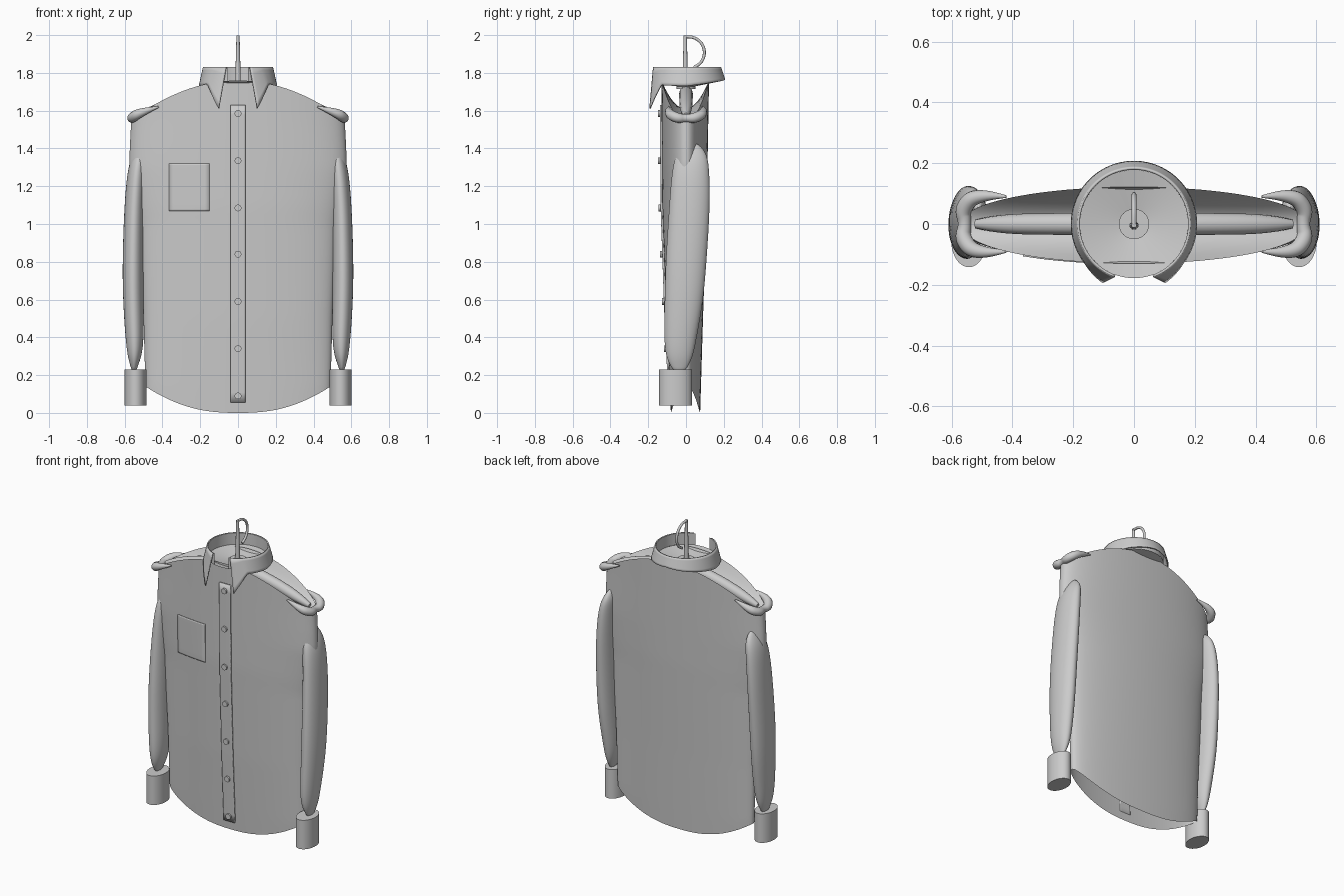
import bpy, bmesh
from math import sin, cos, pi, radians

if "Cube" in bpy.data.objects:
    bpy.data.objects.remove(bpy.data.objects["Cube"])


def lerp(table, v):
    """Piecewise-linear lookup with smoothstep-free ends."""
    if v <= table[0][0]:
        return table[0][1]
    for (a, p), (b, q) in zip(table, table[1:]):
        if v <= b:
            return p + (q - p) * (v - a) / (b - a)
    return table[-1][1]


def finish(bm, name, angle=40):
    bmesh.ops.remove_doubles(bm, verts=bm.verts, dist=1e-5)
    bmesh.ops.recalc_face_normals(bm, faces=bm.faces)
    me = bpy.data.meshes.new(name)
    bm.to_mesh(me)
    bm.free()
    ob = bpy.data.objects.new(name, me)
    bpy.context.collection.objects.link(ob)
    bpy.ops.object.select_all(action='DESELECT')
    ob.select_set(True)
    bpy.context.view_layer.objects.active = ob
    bpy.ops.object.shade_smooth_by_angle(angle=radians(angle))
    return ob


def sheet(name, fn, nu, nv, caps=False, thick=0, angle=40):
    """Surface from fn(u, v); coincident seams are welded."""
    bm = bmesh.new()
    g = [[bm.verts.new(fn(i / nu, j / nv)) for i in range(nu + 1)] for j in range(nv + 1)]
    for j in range(nv):
        for i in range(nu):
            bm.faces.new((g[j][i], g[j][i + 1], g[j + 1][i + 1], g[j + 1][i]))
    if caps:
        bm.faces.new(g[0][:-1])
        bm.faces.new(g[-1][:-1])
    ob = finish(bm, name, angle)
    if thick:
        m = ob.modifiers.new("thickness", 'SOLIDIFY')
        m.thickness, m.offset = thick, 0
    return ob


def tube(name, pts, r, radii=None):
    cu = bpy.data.curves.new(name, 'CURVE')
    cu.dimensions = '3D'
    cu.bevel_depth, cu.bevel_resolution, cu.use_fill_caps = r, 4, True
    sp = cu.splines.new('NURBS')
    sp.points.add(len(pts) - 1)
    for k, (p, c) in enumerate(zip(sp.points, pts)):
        p.co = (*c, 1)
        p.radius = radii[k] if radii else 1
    sp.use_endpoint_u, sp.order_u = True, 3
    ob = bpy.data.objects.new(name, cu)
    bpy.context.collection.objects.link(ob)
    return ob


# Shirt body shape: half width, front depth and back depth by height
WIDTH = [(0, .47), (.14, .49), (.5, .5), (1, .525), (1.3, .575), (1.4, .573), (1.55, .565)]
FRONT = [(0, .08), (.5, .105), (1.1, .126), (1.76, .13)]
BACK = [(0, .075), (.5, .09), (1.1, .11), (1.76, .122)]


def rim(u):
    return 1.76 - .21 * u * u


def wall(u, z, side):
    d = lerp(FRONT, z) if side < 0 else lerp(BACK, z)
    return side * d * max(0, 1 - u * u) ** .45


def body(u, v):
    t = 2 * pi * u
    c = cos(t)
    lo = .14 * abs(c) ** 2.5
    z = lo + (rim(c) - lo) * v
    return (lerp(WIDTH, z) * c, wall(c, z, 1 if sin(t) >= 0 else -1), z)


sheet("shirt_body", body, 96, 40)


# Shoulder cloth sagging between the front and back panels
def yoke(u, v):
    c = cos(pi * u)
    z = rim(c)
    a, b = wall(c, z, -1), wall(c, z, 1)
    sag = .15 * (1 - c * c) * (1 - (2 * v - 1) ** 2)
    return (lerp(WIDTH, z) * c, a + (b - a) * v, z - sag)


sheet("shoulder_cloth", yoke, 48, 12)


# Sleeves, cuffs and shoulder folds
RINGS = [(1.43, .51, .04, .008, .02), (1.38, .517, .03, .038, .08), (1.3, .535, .025, .05, .1),
         (1.1, .55, .02, .053, .11), (.8, .556, 0, .057, .11), (.6, .555, -.01, .055, .104),
         (.4, .547, -.03, .05, .088), (.3, .547, -.035, .038, .073), (.25, .55, -.035, .02, .048),
         (.22, .55, -.035, .012, .03)]
for s, side in ((-1, "left"), (1, "right")):
    def sleeve(u, v):
        z, x, y, rx, ry = RINGS[round(v * (len(RINGS) - 1))]
        return (s * x + rx * cos(2 * pi * u), y + ry * sin(2 * pi * u), z)
    ob = sheet("sleeve_" + side, sleeve, 20, len(RINGS) - 1, caps=True, angle=180)
    ob.modifiers.new("smooth", 'SUBSURF').levels = 2
    ob.modifiers["smooth"].render_levels = 2

    def cuff(u, v):
        return (s * .543 + .058 * cos(2 * pi * u), -.055 + .087 * sin(2 * pi * u), .04 + .19 * v)
    sheet("cuff_" + side, cuff, 40, 1, caps=True)
    tube("shoulder_fold_" + side,
         [(s * .42, -.09, 1.62), (s * .52, -.1, 1.59), (s * .565, -.05, 1.56), (s * .555, 0, 1.56),
          (s * .565, .05, 1.56), (s * .52, .1, 1.59), (s * .42, .09, 1.62)],
         .028, [.15, .9, 1, .7, 1, .9, .15])


# Folded collar with two front points
LOW = [(28, 1.61), (50, 1.735), (90, 1.73), (135, 1.75), (180, 1.765)]


def collar(u, v):
    phi = (20 + 320 * u) * (1 - v) + (28 + 304 * u) * v
    low = lerp(LOW, min(phi, 360 - phi))
    tip = max(0, 1 - (min(phi, 360 - phi) - 28) / 25) if v else 0
    r = .182 + (.022 + .012 * min(1, tip)) * v
    if v == 0:
        low = 1.83
    a = radians(phi)
    return (r * sin(a), -r * cos(a), 1.83 + (low - 1.83) * v)


sheet("collar", lambda u, v: tuple(p + (q - p) * v for p, q in zip(collar(u, 0), collar(u, 1))),
      80, 6, thick=.008)


# Collar stand and inner neck funnel
def stand(u, v):
    a = radians(17 + 326 * u)
    return (.178 * sin(a), -.178 * cos(a), 1.83 - .075 * v)


def funnel(u, v):
    r = .178 + (.03 - .178) * v
    return (r * sin(2 * pi * u), -r * cos(2 * pi * u), 1.755 - .03 * v)


sheet("collar_stand", stand, 64, 1)
sheet("neck_funnel", funnel, 64, 4)


# Button strip and chest pocket follow the front panel
def patch(name, x0, x1, z0, z1, off, thick):
    def f(u, v):
        x, z = x0 + (x1 - x0) * u, z0 + (z1 - z0) * v
        return (x, wall(x / lerp(WIDTH, z), z, -1) - off, z)
    sheet(name, f, 8, 30, thick=thick)


patch("button_strip", -.04, .04, .055, 1.63, .004, .01)
patch("chest_pocket", -.365, -.15, 1.07, 1.32, .002, .006)

# Buttons
for k, z in enumerate((.09, .34, .59, .84, 1.085, 1.335, 1.585)):
    bpy.ops.mesh.primitive_cylinder_add(vertices=20, radius=.018, depth=.014,
                                        location=(0, -lerp(FRONT, z) - .013, z),
                                        rotation=(pi / 2, 0, 0))
    bpy.context.object.name = f"button_{k + 1}"
    bpy.ops.object.shade_smooth_by_angle()

# Hanger: sloping bar, neck disc and hook
tube("hanger_bar", [(-.52, 0, 1.575), (-.45, 0, 1.6), (-.25, 0, 1.66), (0, 0, 1.705),
                    (.25, 0, 1.66), (.45, 0, 1.6), (.52, 0, 1.575)], .036,
     [.4, .9, 1, 1, 1, .9, .4])
bpy.ops.mesh.primitive_cylinder_add(vertices=32, radius=.05, depth=.03, location=(0, 0, 1.73))
bpy.context.object.name = "hanger_neck"
bpy.ops.object.shade_smooth_by_angle()
tube("hanger_post", [(0, -.004, 1.72), (0, -.004, 1.86), (0, -.004, 1.997)], .012, [1.3, 1, .7])
tube("hanger_hook", [(0, .013 + .085 * sin(a), 1.908 + .084 * cos(a))
                     for a in (radians(-10 + 17 * k) for k in range(11))], .008)
